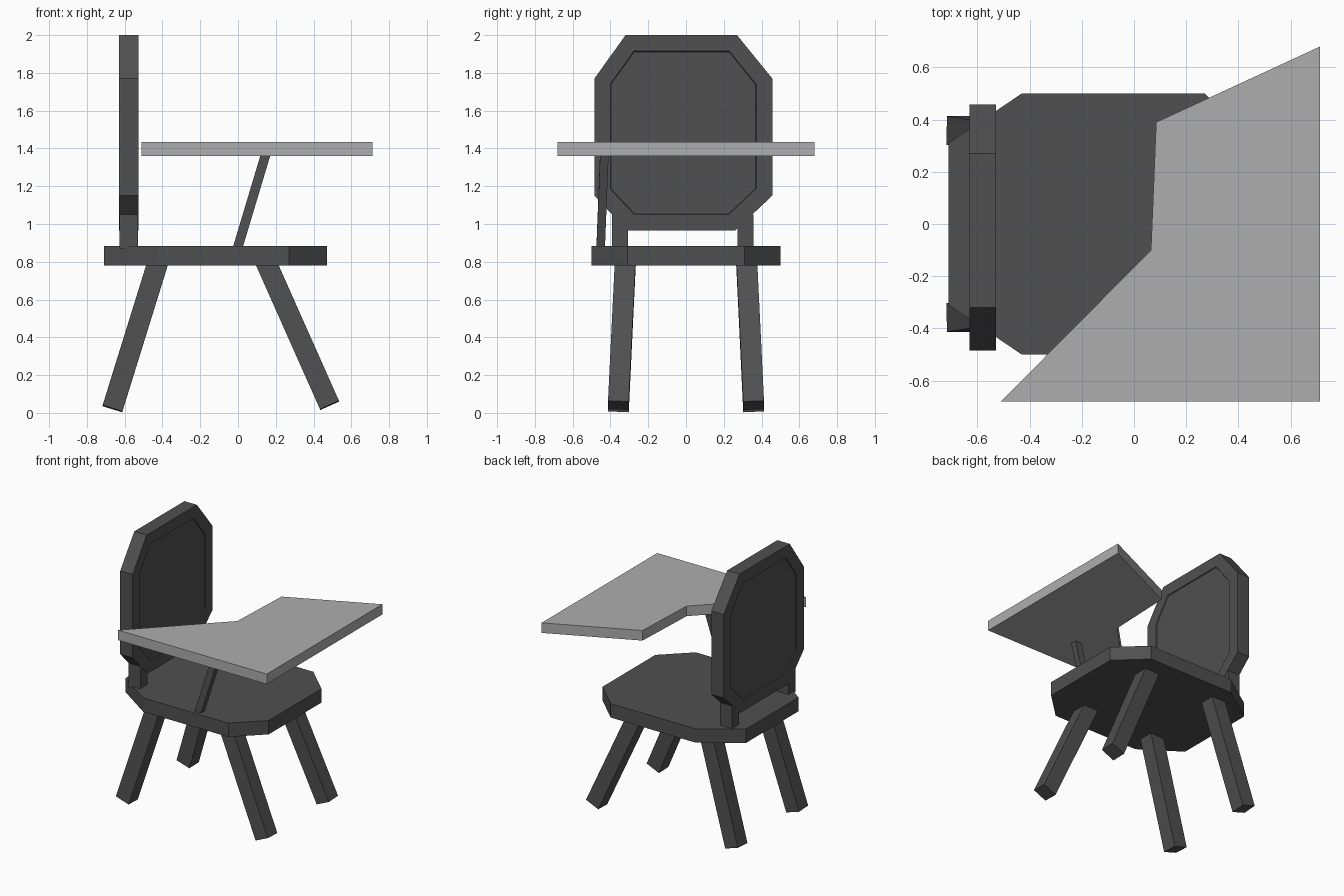
import bpy, bmesh
from mathutils import Vector, Matrix

if "Cube" in bpy.data.objects:
    bpy.data.objects.remove(bpy.data.objects["Cube"])


def material(name, v):
    m = bpy.data.materials.new(name)
    m.diffuse_color = (v, v, v, 1)
    m.use_nodes = True
    m.node_tree.nodes["Principled BSDF"].inputs["Base Color"].default_value = m.diffuse_color
    return m


DARK = material("dark_grey", 0.08)
LIGHT = material("light_grey", 0.42)


def finish(name, bm, mat):
    bmesh.ops.recalc_face_normals(bm, faces=bm.faces)
    me = bpy.data.meshes.new(name)
    bm.to_mesh(me)
    bm.free()
    me.materials.append(mat)
    ob = bpy.data.objects.new(name, me)
    bpy.context.collection.objects.link(ob)
    return ob


def slab(points, depth):
    """Outline of 3D points extruded along the depth vector."""
    bm = bmesh.new()
    f = bm.faces.new([bm.verts.new(p) for p in points])
    ext = bmesh.ops.extrude_face_region(bm, geom=[f], use_keep_orig=True)
    moved = [g for g in ext["geom"] if isinstance(g, bmesh.types.BMVert)]
    bmesh.ops.translate(bm, verts=moved, vec=depth)
    bmesh.ops.recalc_face_normals(bm, faces=bm.faces)
    return bm


def bar(name, a, b, w, d, mat=DARK):
    """Square-ended bar from a to b, w wide along x and d along y."""
    a, b = Vector(a), Vector(b)
    axis = (b - a).normalized()
    v = Vector((0, 1, 0))
    v = (v - axis * v.dot(axis)).normalized()
    u = v.cross(axis)
    rot = Matrix((u, v, axis)).transposed().to_4x4()
    size = Matrix.Diagonal((w, d, (b - a).length, 1))
    bm = bmesh.new()
    bmesh.ops.create_cube(bm, size=1, matrix=Matrix.Translation((a + b) / 2) @ rot @ size)
    return finish(name, bm, mat)


# Seat: chamfered octagon
half = [(-0.71, 0.31), (-0.43, 0.5), (0.27, 0.5), (0.47, 0.31)]
outline = half + [(x, -y) for x, y in reversed(half)]
finish("seat", slab([(x, y, 0.78) for x, y in outline], (0, 0, 0.103)), DARK)

# Backrest: octagon with a slightly recessed panel on both faces
oct_yz = [(-0.32, 2.0), (0.27, 2.0), (0.457, 1.77), (0.457, 1.15),
          (0.26, 0.965), (-0.31, 0.965), (-0.485, 1.15), (-0.485, 1.77)]
bm = slab([(-0.63, y, z) for y, z in oct_yz], (0.102, 0, 0))
for face in [f for f in bm.faces if abs(f.normal.x) > 0.9]:
    n = face.normal.copy()
    bmesh.ops.inset_region(bm, faces=[face], thickness=0.085, use_even_offset=True)
    bmesh.ops.inset_region(bm, faces=[face], thickness=0.004)
    bmesh.ops.translate(bm, verts=face.verts, vec=n * -0.006)
finish("backrest", bm, DARK)

# Backrest posts and splayed legs, left and right
for side, s in (("near", -1), ("far", 1)):
    y = -0.35 if s < 0 else 0.315
    bar("back_post_" + side, (-0.579, y, 0.87), (-0.579, y, 1.05), 0.098, 0.085)
    bar("back_leg_" + side, (-0.665, s * 0.358, 0.022), (-0.417, s * 0.32, 0.82), 0.11, 0.11)
    bar("front_leg_" + side, (0.485, s * 0.358, 0.04), (0.138, s * 0.32, 0.82), 0.11, 0.11)

# Desk support strut
bar("desk_support", (-0.003, -0.452, 0.87), (0.15, -0.432, 1.38), 0.05, 0.045)

# Writing desk
desk = [(-0.51, -0.68), (0.713, -0.68), (0.713, 0.68), (0.085, 0.39), (0.065, -0.1)]
finish("desk", slab([(x, y, 1.36) for x, y in desk], (0, 0, 0.075)), LIGHT)
